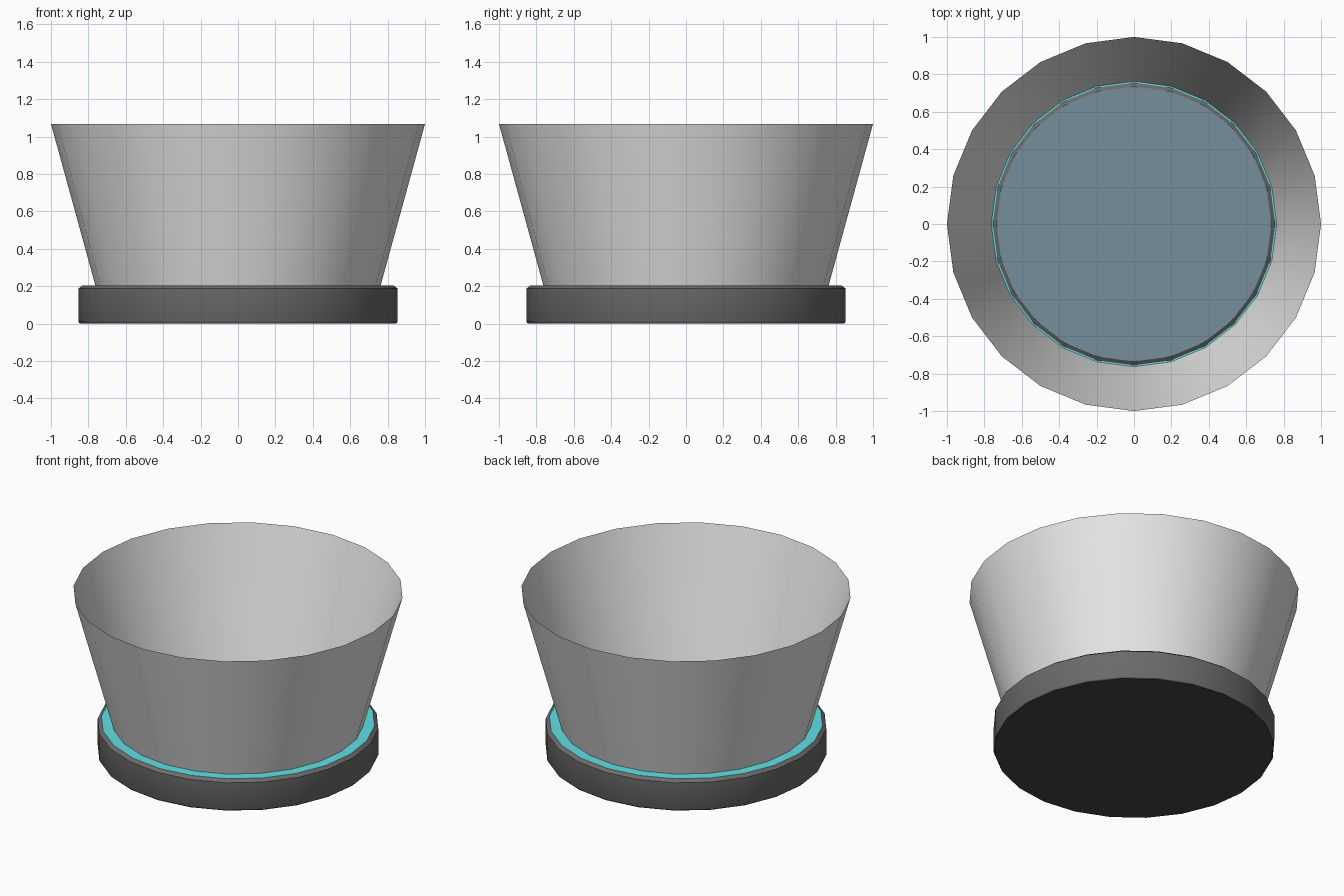
import bpy, bmesh, math

if "Cube" in bpy.data.objects:
    bpy.data.objects.remove(bpy.data.objects["Cube"])

SIDES = 24


def material(name, rgb):
    m = bpy.data.materials.new(name)
    m.diffuse_color = (*rgb, 1.0)
    m.use_nodes = True
    m.node_tree.nodes["Principled BSDF"].inputs["Base Color"].default_value = m.diffuse_color
    return m


dark_grey = material("dark grey", (0.145, 0.145, 0.145))
near_black = material("near black", (0.06, 0.06, 0.06))
light_grey = material("light grey", (0.8, 0.8, 0.8))
teal = material("teal", (0.12, 0.75, 0.78))
slate_blue = material("slate blue", (0.18, 0.275, 0.335))


def lathe(name, profile, mats, cap_bottom=None, cap_top=None):
    """Spin (radius, z) points around z, bottom to top; caps give a material index."""
    bm = bmesh.new()
    rings = []
    for r, z in profile:
        rings.append([bm.verts.new((r * math.cos(2 * math.pi * i / SIDES),
                                    r * math.sin(2 * math.pi * i / SIDES), z))
                      for i in range(SIDES)])
    for a, b in zip(rings, rings[1:]):
        for i in range(SIDES):
            j = (i + 1) % SIDES
            bm.faces.new((a[i], a[j], b[j], b[i]))
    if cap_bottom is not None:
        bm.faces.new(rings[0][::-1]).material_index = cap_bottom
    if cap_top is not None:
        bm.faces.new(rings[-1]).material_index = cap_top
    mesh = bpy.data.meshes.new(name)
    bm.to_mesh(mesh)
    bm.free()
    for m in mats:
        mesh.materials.append(m)
    ob = bpy.data.objects.new(name, mesh)
    bpy.context.collection.objects.link(ob)
    bpy.ops.object.select_all(action='DESELECT')
    ob.select_set(True)
    bpy.context.view_layer.objects.active = ob
    bpy.ops.object.shade_smooth_by_angle(angle=math.radians(30))
    return ob


# Chamfered base with a teal top face and a near black underside
lathe("base", [(0.85, 0.006), (0.853, 0.012), (0.853, 0.188), (0.83, 0.205)],
      [dark_grey, teal], cap_top=1)
lathe("underside", [(0.847, 0.0), (0.85, 0.006)], [near_black], cap_bottom=0)

# Low disc on the floor of the cone: blue face, dark chamfered edge
lathe("inner_disc", [(0.755, 0.204), (0.755, 0.208), (0.735, 0.222)],
      [dark_grey, slate_blue], cap_top=1)

# Thin open flared wall
lathe("flared_wall", [(0.763, 0.205), (1.0, 1.068)], [light_grey])
